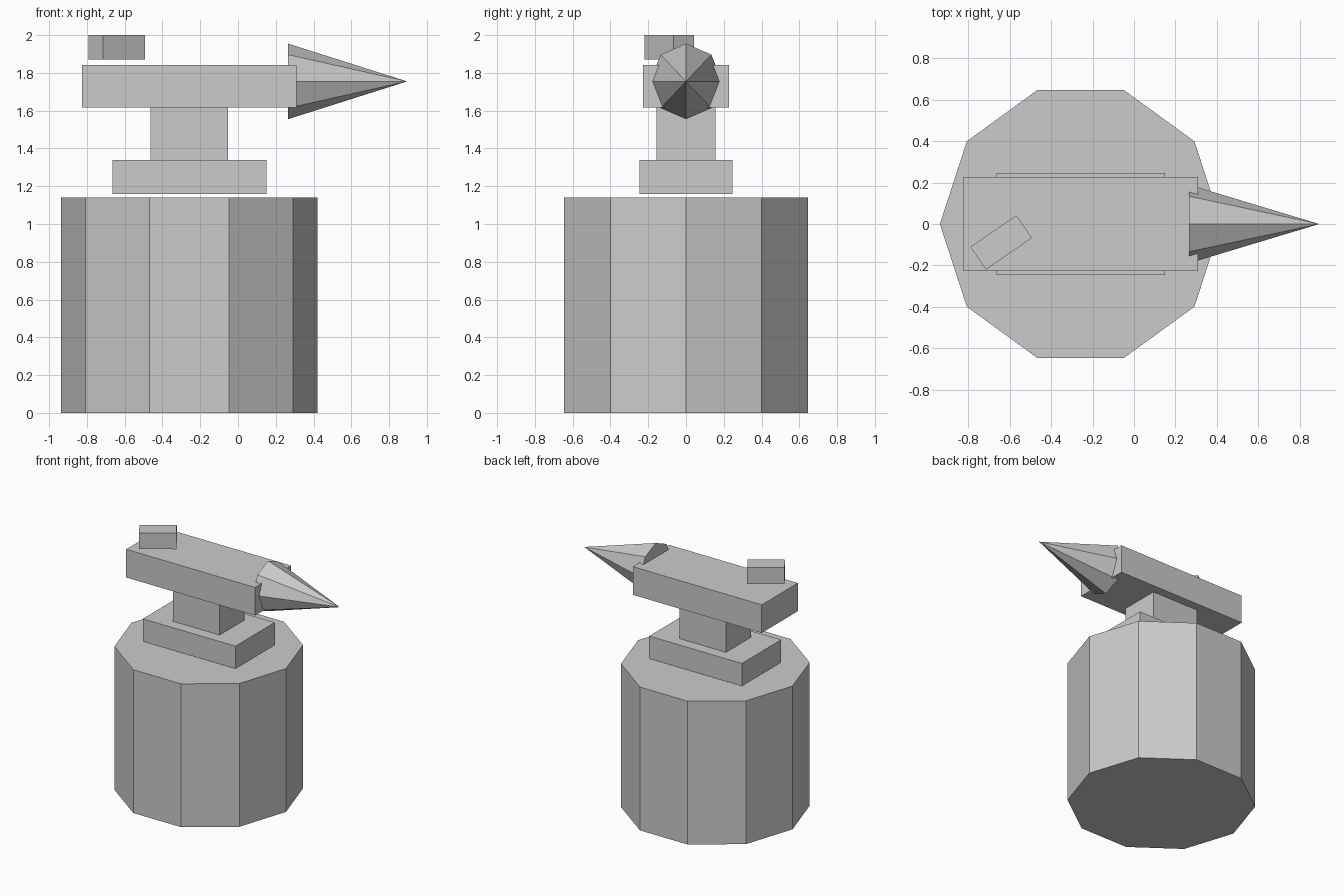
import bpy, bmesh, math
from mathutils import Matrix

if "Cube" in bpy.data.objects:
    bpy.data.objects.remove(bpy.data.objects["Cube"])

grey = bpy.data.materials.new("plain_grey")
grey.diffuse_color = (0.6, 0.6, 0.6, 1)
grey.use_nodes = True
grey.node_tree.nodes["Principled BSDF"].inputs["Base Color"].default_value = grey.diffuse_color


def finish(name, bm):
    bmesh.ops.recalc_face_normals(bm, faces=bm.faces)
    mesh = bpy.data.meshes.new(name)
    bm.to_mesh(mesh)
    bm.free()
    mesh.materials.append(grey)
    obj = bpy.data.objects.new(name, mesh)
    bpy.context.collection.objects.link(obj)
    return obj


def box(name, center, size, turn=0):
    bm = bmesh.new()
    bmesh.ops.create_cube(bm, size=1, matrix=Matrix.Diagonal((*size, 1)))
    obj = finish(name, bm)
    obj.location = center
    obj.rotation_euler.z = math.radians(turn)
    return obj


# Ten-sided stump with an inset rim on its flat top
bm = bmesh.new()
bmesh.ops.create_cone(bm, cap_ends=True, segments=10, radius1=0.68, radius2=0.68, depth=1.14,
                      matrix=Matrix.Rotation(math.radians(90), 4, 'Z'))
top = max(bm.faces, key=lambda f: f.calc_center_median().z)
bmesh.ops.inset_region(bm, faces=[top], thickness=0.043)
stump = finish("stump", bm)
stump.location = (-0.258, 0, 0.57)

# Anvil foot, waist and body
box("anvil_foot", (-0.257, 0, 1.25), (0.815, 0.494, 0.18))
box("anvil_waist", (-0.257, 0, 1.48), (0.41, 0.314, 0.28))
box("anvil_body", (-0.258, 0, 1.73), (1.135, 0.454, 0.224))

# Eight-sided horn pointing to +x
bm = bmesh.new()
bmesh.ops.create_cone(bm, cap_ends=True, segments=8, radius1=0.2, radius2=0, depth=0.63,
                      matrix=Matrix.Rotation(math.radians(90), 4, 'Y'))
bmesh.ops.remove_doubles(bm, verts=bm.verts, dist=0.0001)
horn = finish("anvil_horn", bm)
horn.location = (0.58, 0, 1.755)
horn.scale.y = 0.95

# Small turned block hovering over the heel
box("heel_block", (-0.642, -0.089, 1.935), (0.27, 0.133, 0.13), 34.5)
